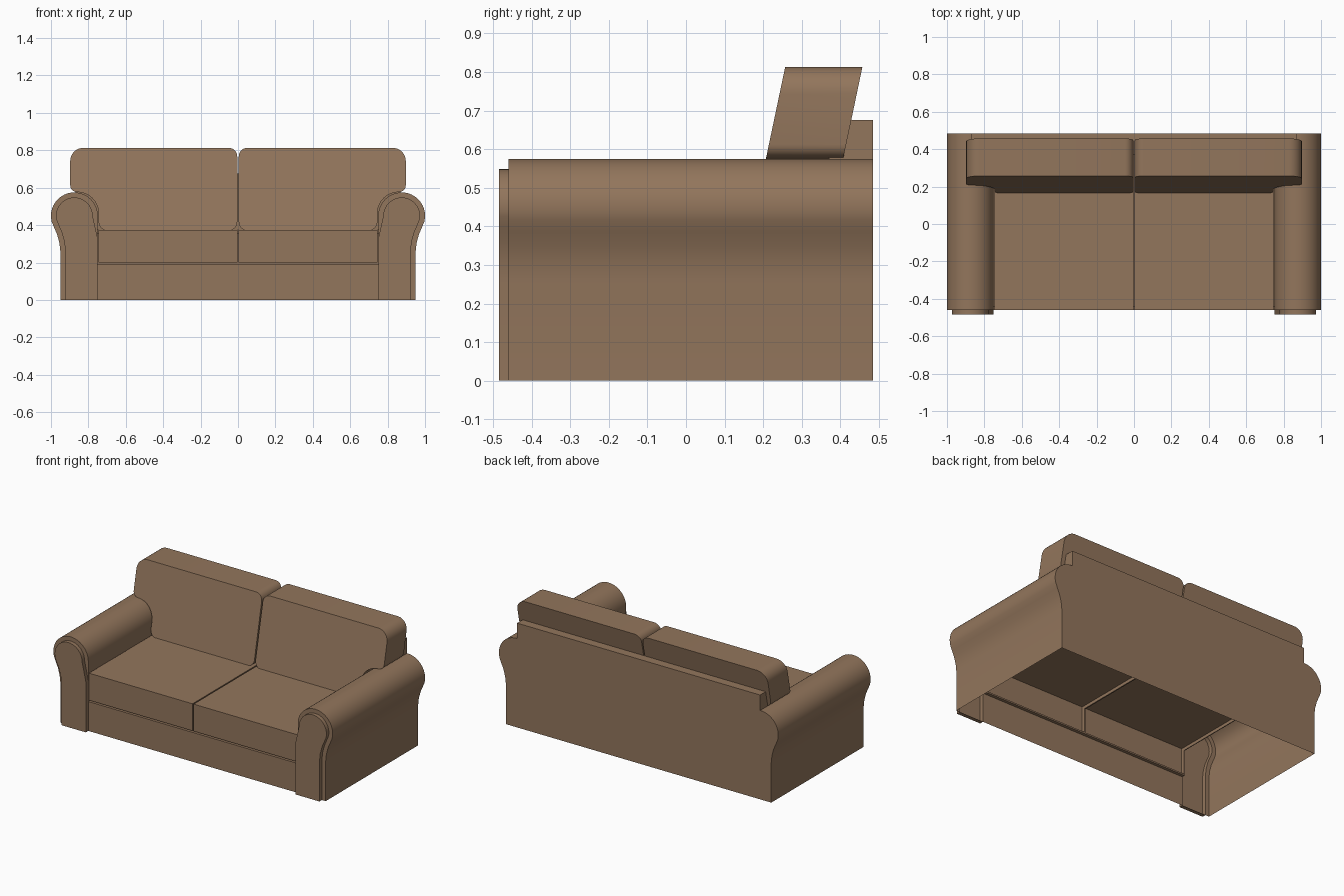
import bpy, bmesh
from math import sin, cos, pi, radians
from mathutils import Vector

old = bpy.data.objects.get("Cube")
if old:
    bpy.data.objects.remove(old, do_unlink=True)

FRONT, REAR = -0.46, 0.485      # depth of the upholstered frame
SEAT, LIP = 0.375, 0.19         # seat top, top of the front rail
INNER, GAP = 0.75, 0.004        # arm inner face, half gap between cushions
GROOVE = 0.02                   # depth of the seams

fabric = bpy.data.materials.new("brown_fabric")
fabric.use_nodes = True
fabric.diffuse_color = (0.29, 0.18, 0.107, 1)
bsdf = fabric.node_tree.nodes["Principled BSDF"]
bsdf.inputs["Base Color"].default_value = fabric.diffuse_color
bsdf.inputs["Roughness"].default_value = 0.9


def add_polys(bm, polys):
    return [bm.faces.new([bm.verts.new(p) for p in poly]) for poly in polys]


def finish(bm, name, mirror=True, recalc=True):
    """Turn a bmesh into a shaded object, mirrored across x when asked."""
    bmesh.ops.remove_doubles(bm, verts=bm.verts[:], dist=0.0005)
    if recalc:
        bmesh.ops.recalc_face_normals(bm, faces=bm.faces[:])
    mesh = bpy.data.meshes.new(name)
    bm.to_mesh(mesh)
    bm.free()
    mesh.materials.append(fabric)
    ob = bpy.data.objects.new(name, mesh)
    bpy.context.collection.objects.link(ob)
    bpy.ops.object.select_all(action='DESELECT')
    ob.select_set(True)
    bpy.context.view_layer.objects.active = ob
    bpy.ops.object.shade_smooth_by_angle(angle=radians(35))
    if mirror:
        mod = ob.modifiers.new("mirror", 'MIRROR')
        mod.use_mirror_merge = False
    return ob


def strip(profile, place_a, place_b):
    """Quads joining two placements of an open profile."""
    return [[place_a(p), place_a(q), place_b(q), place_b(p)]
            for p, q in zip(profile, profile[1:])]


def rounded(corners, steps=8):
    """Outline with each (x, z, radius) right-angled corner rounded."""
    out = []
    for i, (x, z, r) in enumerate(corners):
        c = Vector((x, z))
        before = (Vector(corners[i - 1][:2]) - c).normalized()
        after = (Vector(corners[(i + 1) % len(corners)][:2]) - c).normalized()
        centre = c + (before + after) * r
        for k in range(steps + 1):
            t = pi / 2 * k / steps
            out.append(centre - after * r * cos(t) - before * r * sin(t))
    return out


# Rolled arm outline: flared outside, round top, straight inside
flare = [(0.95, 0), (0.95, 0.26), (0.955, 0.305), (0.967, 0.35), (0.983, 0.387)]
roll = [(0.875 + 0.125 * cos(radians(a)), 0.45 + 0.125 * sin(radians(a)))
        for a in range(-15, 181, 15 // 2 + 1)]
arm_outline = flare + roll + [(INNER, 0.45), (INNER, SEAT - GROOVE)]

# Arms with a raised front panel
bm = bmesh.new()
add_polys(bm, strip(arm_outline, lambda p: (p[0], FRONT, p[1]),
                    lambda p: (p[0], REAR, p[1])))
face = add_polys(bm, [[(x, FRONT, z) for x, z in arm_outline + [(INNER, 0)]]])[0]
bmesh.ops.remove_doubles(bm, verts=bm.verts[:], dist=0.0005)
bmesh.ops.recalc_face_normals(bm, faces=bm.faces[:])
face = max(bm.faces, key=lambda f: len(f.verts))
bmesh.ops.inset_region(bm, faces=[face], thickness=0.027, use_even_offset=True)
raised = bmesh.ops.extrude_face_region(bm, geom=[face])["geom"]
bmesh.ops.translate(bm, vec=(0, -0.025, 0),
                    verts=[v for v in raised if isinstance(v, bmesh.types.BMVert)])
if face.is_valid:
    bmesh.ops.delete(bm, geom=[face], context='FACES_ONLY')
finish(bm, "arm")

# Back wall following both arms and the raised back rail
BACK_X, BACK_Z, BACK_Y = 0.87, 0.675, 0.37
half = flare + [p for p in roll if p[0] > BACK_X] + [(BACK_X, 0.575), (BACK_X, BACK_Z)]
whole = half + [(-x, z) for x, z in reversed(half)]
bm = bmesh.new()
add_polys(bm, [[(x, REAR, z) for x, z in reversed(whole)]])
finish(bm, "back_wall", mirror=False, recalc=False)

# Back rail standing behind the cushions
rail = [(-BACK_X, SEAT), (-BACK_X, BACK_Z), (BACK_X, BACK_Z), (BACK_X, SEAT)]
bm = bmesh.new()
add_polys(bm, strip(rail, lambda p: (p[0], BACK_Y, p[1]), lambda p: (p[0], REAR, p[1])))
add_polys(bm, [[(x, BACK_Y, z) for x, z in rail]])
finish(bm, "back_rail", mirror=False)

# Front rail under the seat
bm = bmesh.new()
add_polys(bm, [[(-INNER, FRONT, 0), (INNER, FRONT, 0),
                (INNER, FRONT, LIP), (-INNER, FRONT, LIP)]])
finish(bm, "front_rail", mirror=False, recalc=False)

# Seat cushions: open shells with shallow seam flanges
x0, x1, z0 = GAP, INNER - 0.005, LIP + 0.01
inner_y, inner_z = FRONT + GROOVE, SEAT - GROOVE
side = [(inner_y, z0), (FRONT, z0), (FRONT, SEAT), (REAR, SEAT)]
bm = bmesh.new()
add_polys(bm, strip(side, lambda p: (x0, *p), lambda p: (x1, *p)))
flange = side + [(REAR, inner_z), (inner_y, inner_z)]
add_polys(bm, [[(x, *p) for p in flange] for x in (x0, x1)])
finish(bm, "seat_cushion")

# Seam floors around the seat cushions
bm = bmesh.new()
for a, b in ((0, x0), (x1, INNER)):
    floor = [(inner_y, LIP), (inner_y, inner_z), (REAR, inner_z)]
    add_polys(bm, strip(floor, lambda p: (b, *p), lambda p: (a, *p)))
ledge = [(FRONT, LIP), (inner_y, LIP), (inner_y, z0)]
add_polys(bm, strip(ledge, lambda p: (INNER, *p), lambda p: (0, *p)))
add_polys(bm, [[(INNER, FRONT, LIP), (INNER, FRONT, SEAT),
                (INNER, inner_y, SEAT), (INNER, inner_y, LIP)]])
finish(bm, "seat_seam", recalc=False)

# Leaning back cushions, notched to sit over the arms
outline = rounded([(GAP, 0.372, 0.045), (x1, 0.372, 0.045), (x1, 0.577, 0.115),
                   (0.897, 0.577, 0.035), (0.897, 0.813, 0.07), (GAP, 0.813, 0.045)])


def leaning(y):
    return lambda p: (p[0], y + 0.21 * (p[1] - SEAT), p[1])


bm = bmesh.new()
add_polys(bm, strip(outline + outline[:1], leaning(0.165), leaning(0.365)))
for y in (0.165, 0.365):
    add_polys(bm, [[leaning(y)(p) for p in outline]])
finish(bm, "back_cushion")
